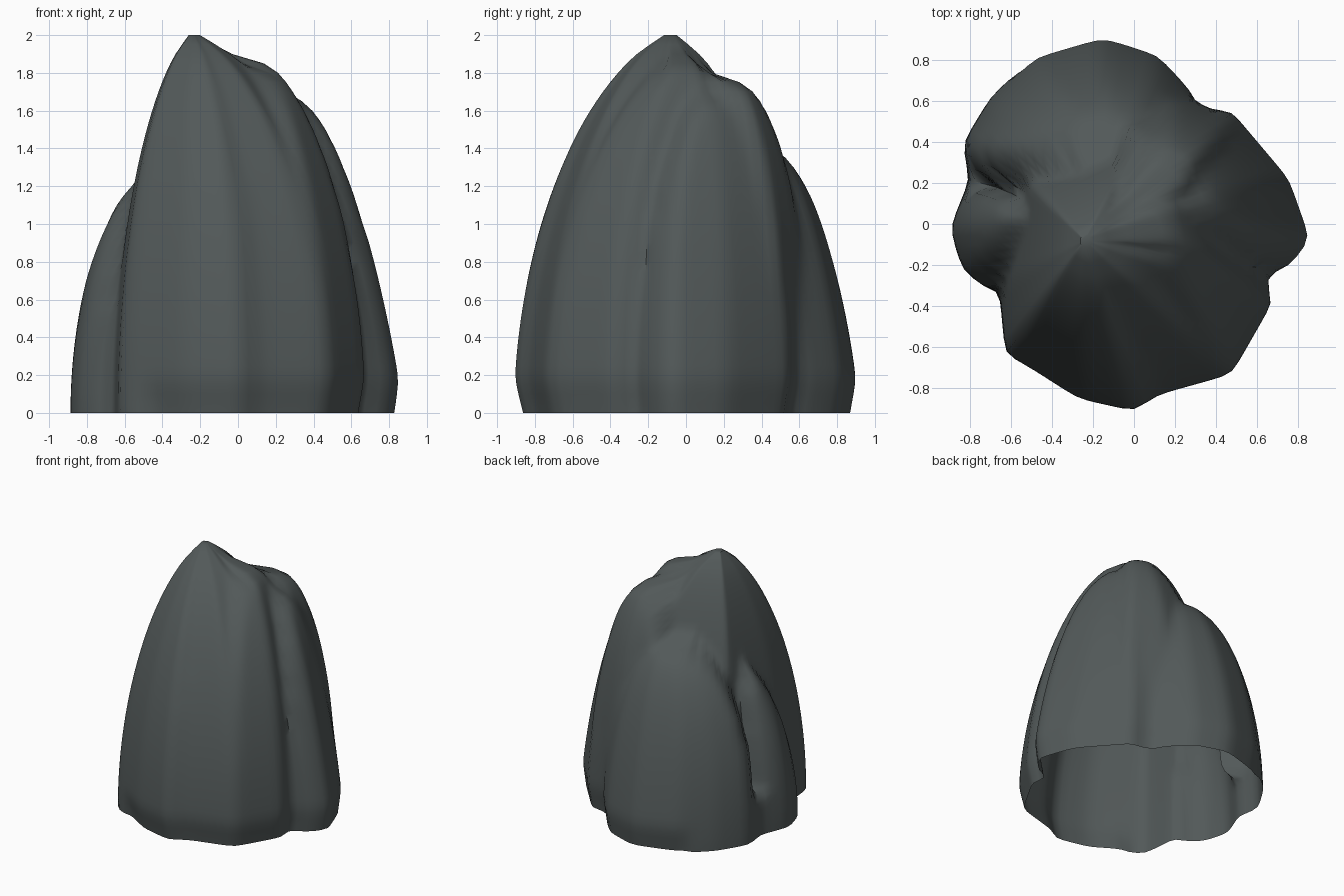
import bpy, bmesh, math

if "Cube" in bpy.data.objects:
    bpy.data.objects.remove(bpy.data.objects["Cube"])

ANGLES, RINGS, HEIGHT = 96, 40, 2.0
TOP_X, TOP_Y = -.24, -.08

# Foot outlines of the lumps that make up the rock
body = [(-.66, -.3), (-.63, -.63), (-.27, -.86), (0, -.92), (.12, -.84), (.48, -.74),
        (.68, -.39), (.5, .35), (.1, .62), (-.6, .3)]
slab = [(.64, -.24), (.76, -.23), (.89, -.08), (.78, .22), (.47, .57), (0, .4), (0, -.1)]
back = [(-.2, .6), (.2, .65), (.5, .5), (.5, .1), (-.2, .1)]
rear = [(.28, .66), (.12, .84), (-.15, .93), (-.48, .83), (-.7, .62), (-.84, .39), (-.8, .2), (.2, .1)]
side = [(-.81, .2), (-.9, -.02), (-.84, -.22), (-.7, -.34), (-.1, 0)]

# Foot outline, top point (x, y, z), then taper exponents in x and y and overall bluntness
LUMPS = [
    (body, TOP_X, TOP_Y, HEIGHT, 2, 2, .65),   # main peak
    (body, .1, 0, 1.89, 2, 2, .65),            # right shoulder
    (slab, .3, .12, 1.68, 1.2, 2.6, .6),       # right slab
    (back, .15, .2, 1.8, 2.5, 2.5, .5),        # upper back knob
    (rear, -.1, .35, 1.44, 2.3, 1.3, .45),     # back left slab
    (side, -.52, .05, 1.24, 2, 2, .7),         # low left lump
]


def section(lump, z):
    """Foot outline drawn in towards the lump's top point; empty above it."""
    foot, tx, ty, tz, px, py, blunt = lump
    u = z / tz
    if u > 1:
        return []
    sx, sy = (1 - u ** px) ** blunt, (1 - u ** py) ** blunt
    return [(tx + (x - tx) * sx, ty + (y - ty) * sy) for x, y in foot]


def reach(poly, ox, oy, dx, dy):
    """Farthest distance at which a ray leaves an outline."""
    best = .01
    for i, (ax, ay) in enumerate(poly):
        ex, ey = poly[i - 1][0] - ax, poly[i - 1][1] - ay
        den = dx * ey - dy * ex
        if abs(den) > 1e-9:
            r = ((ax - ox) * ey - (ay - oy) * ex) / den
            s = ((ax - ox) * dy - (ay - oy) * dx) / den
            if -1e-6 <= s <= 1 + 1e-6:
                best = max(best, r)
    return best


# Rock skin: the outermost lump in every direction, ring by ring, open underneath
bm = bmesh.new()
rings = []
for k in range(RINGS + 1):
    z = HEIGHT * k / RINGS
    lean = (z / HEIGHT) ** 3
    ox, oy = TOP_X * lean, TOP_Y * lean
    outlines = [section(lump, z) for lump in LUMPS]
    ring = []
    for i in range(ANGLES):
        a = 2 * math.pi * i / ANGLES
        dx, dy = math.cos(a), math.sin(a)
        r = max(reach(o, ox, oy, dx, dy) for o in outlines)
        if dx > -.6:                            # foot tucks in near the ground
            r *= 1 - .3 * max(0, .18 - z)
        ring.append(bm.verts.new((ox + r * dx, oy + r * dy, z)))
    rings.append(ring)
for lo, hi in zip(rings, rings[1:]):
    for i in range(ANGLES):
        j = (i + 1) % ANGLES
        bm.faces.new((lo[i], lo[j], hi[j], hi[i]))
bm.faces.new(rings[-1])

# Weathering: soften creases sideways so the height and the flat foot stay put
for _ in range(2):
    bmesh.ops.smooth_vert(bm, verts=bm.verts[:], factor=.4,
                          use_axis_x=True, use_axis_y=True, use_axis_z=False)

mesh = bpy.data.meshes.new("rock")
bm.to_mesh(mesh)
bm.free()
rock = bpy.data.objects.new("rock", mesh)
bpy.context.collection.objects.link(rock)

stone = bpy.data.materials.new("dark grey stone")
stone.diffuse_color = (.085, .1, .1, 1)
stone.use_nodes = True
stone.node_tree.nodes["Principled BSDF"].inputs["Base Color"].default_value = stone.diffuse_color
mesh.materials.append(stone)

bpy.context.view_layer.objects.active = rock
rock.select_set(True)
bpy.ops.object.shade_smooth_by_angle(angle=math.radians(50))
